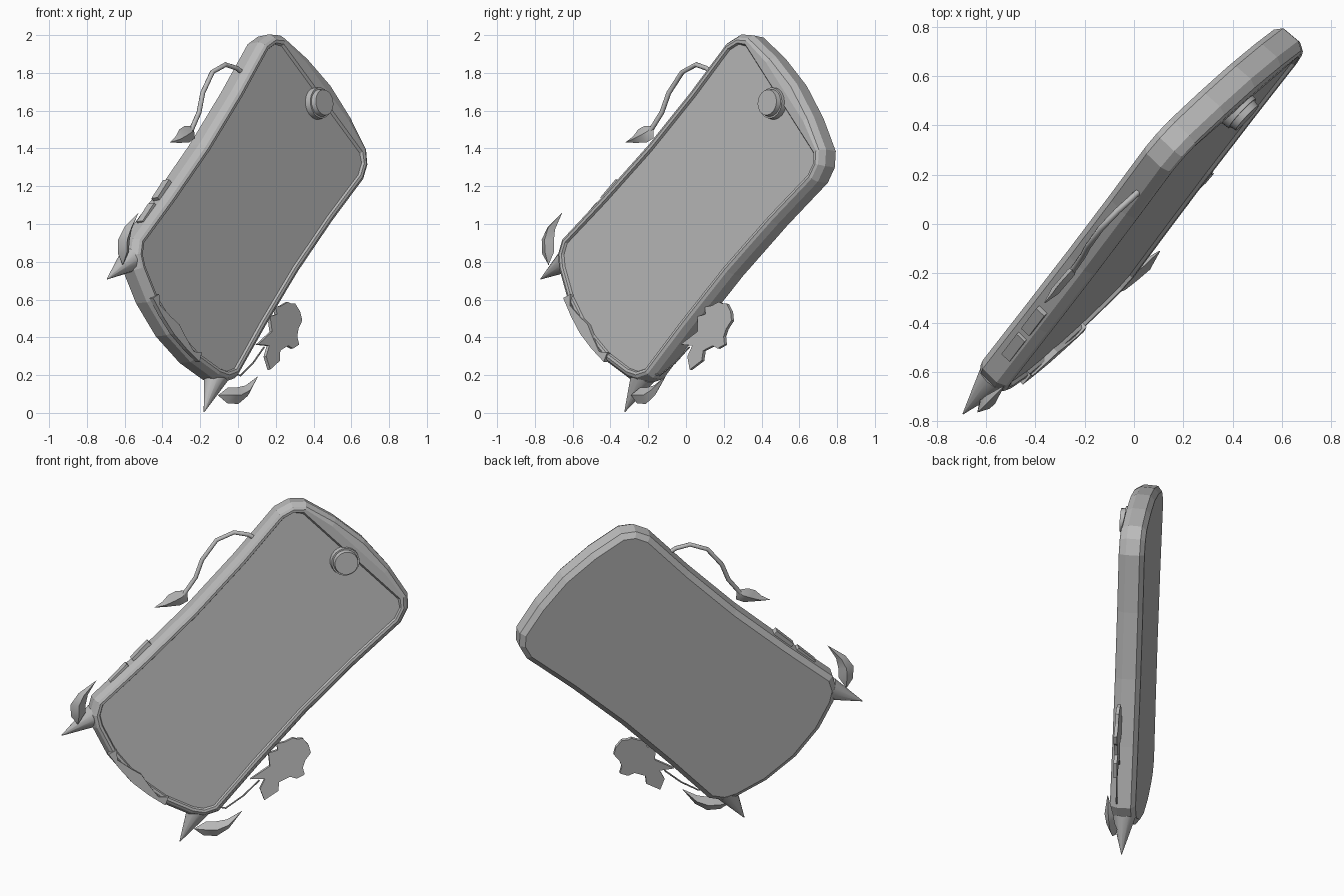
import bpy, bmesh
from mathutils import Matrix, Vector

cube = bpy.data.objects.get("Cube")
if cube:
    bpy.data.objects.remove(cube)

grey = bpy.data.materials.new("plain grey")
grey.use_nodes = True
GREY = (0.5, 0.5, 0.5, 1)
grey.diffuse_color = GREY
grey.node_tree.nodes["Principled BSDF"].inputs["Base Color"].default_value = GREY

# The case is modelled flat (x across, y up the screen, z out of it), then tilted
ACROSS = Vector((0.525, 0.455, -0.718)).normalized()
OUT = ACROSS.cross(Vector((0.44, 0.577, 0.6875))).normalized()
UP = OUT.cross(ACROSS)
TILT = Matrix((ACROSS, UP, OUT)).transposed().to_4x4()
TILT.translation = ACROSS * -0.735 + UP * 0.78


def finish(name, bm, smooth=None):
    bmesh.ops.recalc_face_normals(bm, faces=bm.faces[:])
    bm.transform(TILT)
    mesh = bpy.data.meshes.new(name)
    bm.to_mesh(mesh)
    bm.free()
    mesh.materials.append(grey)
    obj = bpy.data.objects.new(name, mesh)
    bpy.context.collection.objects.link(obj)
    if smooth:
        bpy.ops.object.select_all(action='DESELECT')
        bpy.context.view_layer.objects.active = obj
        obj.select_set(True)
        bpy.ops.object.shade_smooth_by_angle(angle=smooth)
    return obj


def skin(bm, rings, caps=True):
    """Join closed rings of points with quads."""
    loops = [[bm.verts.new(p) for p in ring] for ring in rings]
    for low, high in zip(loops, loops[1:]):
        for i in range(len(low)):
            j = (i + 1) % len(low)
            bm.faces.new((low[i], low[j], high[j], high[i]))
    if caps:
        bm.faces.new(loops[0])
        bm.faces.new(loops[-1])


def inset(points, d):
    """Move a counter-clockwise outline inwards."""
    result = []
    for i, p in enumerate(points):
        a = (p - points[i - 1]).normalized()
        b = (points[(i + 1) % len(points)] - p).normalized()
        n = Vector((-a.y - b.y, a.x + b.x)).normalized()
        result.append(p + n * d)
    return result


def plate(name, points, low, high):
    bm = bmesh.new()
    skin(bm, [[(x, y, z) for x, y in points] for z in (low, high)])
    return finish(name, bm)


def blade(name, outer, inner, z, lift, thick, side=1):
    """Lens-shaped blade between two edges that meet at both tips."""
    bm = bmesh.new()
    rings = []
    last = len(outer) - 1
    for i, (o, n) in enumerate(zip(outer, inner)):
        h = z + lift * i / last
        t = thick if 0 < i < last else 0.002
        mx, my = (o[0] + n[0]) / 2, (o[1] + n[1]) / 2
        rings.append([(side * o[0], o[1], h), (side * mx, my, h + t),
                      (side * n[0], n[1], h), (side * mx, my, h - t)])
    skin(bm, rings)
    bmesh.ops.remove_doubles(bm, verts=bm.verts[:], dist=0.0005)
    return finish(name, bm, 0.6)


def tube(name, points, radius, sides=8):
    bm = bmesh.new()
    pts = [Vector(p) for p in points]
    rings = []
    for i, p in enumerate(pts):
        d = (pts[min(i + 1, len(pts) - 1)] - pts[max(i - 1, 0)]).normalized()
        s = d.cross(Vector((0, 0, 1))).normalized()
        rings.append([p + Matrix.Rotation(k * 6.28319 / sides, 3, d) @ s * radius
                      for k in range(sides)])
    skin(bm, rings)
    return finish(name, bm, 0.9)


def cone(name, base, tip, r1, r2, sides, smooth=0.7):
    bm = bmesh.new()
    base, tip = Vector(base), Vector(tip)
    axis = tip - base
    turn = axis.to_track_quat('Z', 'Y').to_matrix().to_4x4()
    bmesh.ops.create_cone(bm, cap_ends=True, segments=sides, radius1=r1, radius2=r2,
                          depth=axis.length,
                          matrix=Matrix.Translation((base + tip) / 2) @ turn)
    return finish(name, bm, smooth)


# Case body: waisted long sides, bowed short sides, chamfered walls, raised rim
half = [(0, -.97), (.22, -.945), (.40, -.885), (.47, -.84), (.515, -.76), (.495, -.4),
        (.482, 0), (.492, .4), (.515, .75), (.485, .84), (.42, .9), (.22, .945), (0, .965)]
outline = [Vector(p) for p in half] + [Vector((-x, y)) for x, y in half[-2:0:-1]]
rings = []
for depth, z, top in [(.035, .02, 1), (.004, .045, 1), (0, .125, 1), (.02, .16, 1),
                      (.035, .168, .9), (.05, .166, .85), (.056, .152, .84)]:
    rings.append([(p.x, min(p.y, top), z) for p in inset(outline, depth)])
body = bmesh.new()
skin(body, rings)
finish("case_body", body)

# Round lens button on the top rim
cone("lens_ring", (-.01, .8, .14), (-.01, .8, .185), .086, .082, 20)
cone("lens_cap", (-.01, .8, .18), (-.01, .8, .212), .074, .068, 20)

# Side buttons
for name, y in (("upper_side_button", -.375), ("lower_side_button", -.555)):
    plate(name, [(-.515, y - .07), (-.47, y - .07), (-.47, y + .07), (-.515, y + .07)],
          .07, .115)

# Corner spikes and curved horns, one of each on both bottom corners
horn_outer = [(.48, -.93), (.55, -.92), (.605, -.87), (.622, -.79), (.602, -.665)]
horn_inner = [(.48, -.93), (.50, -.85), (.54, -.81), (.575, -.76), (.602, -.665)]
for word, side in (("left", 1), ("right", -1)):
    cone(word + "_spike", (side * .43, -.83, .09), (side * .489, -1.043, .09),
         .068, .002, 12)
    blade(word + "_horn", horn_outer, horn_inner, .13, .04, .025, side)

# Tail with a leaf-shaped tip
tube("tail", [(-.47, .55, .11), (-.53, .535, .11), (-.6, .49, .105), (-.642, .39, .1),
              (-.622, .25, .1), (-.575, .15, .1), (-.555, .03, .1)], .013)
blade("tail_leaf",
      [(-.557, .06), (-.605, .015), (-.622, -.03), (-.618, -.08), (-.63, -.14)],
      [(-.557, .06), (-.508, .02), (-.525, -.03), (-.575, -.085), (-.63, -.14)],
      .1, 0, .018)

# Winged trim along the lower rim
wing = [(0, -.895), (.07, -.91), (.17, -.925), (.215, -.885), (.235, -.935)]
trim = [(-x, y) for x, y in wing[:0:-1]] + wing + [(.12, -.955), (0, -.965), (-.12, -.955)]
plate("lower_trim", trim, .15, .176)

# Hanging cut-out charm and its cord
charm = [(.53, -.16), (.55, -.15), (.576, -.125), (.63, -.13), (.672, -.155), (.68, -.21),
         (.7, -.249), (.738, -.271), (.72, -.32), (.683, -.337), (.657, -.402),
         (.691, -.443), (.669, -.536), (.602, -.505), (.581, -.443), (.518, -.5),
         (.548, -.369), (.486, -.319), (.515, -.27), (.482, -.249), (.51, -.21)]
plate("hanging_charm", charm, .115, .135)
tube("charm_cord", [(.485, -.75, .125), (.535, -.72, .125), (.56, -.6, .125),
                    (.565, -.47, .125)], .005, 6)
